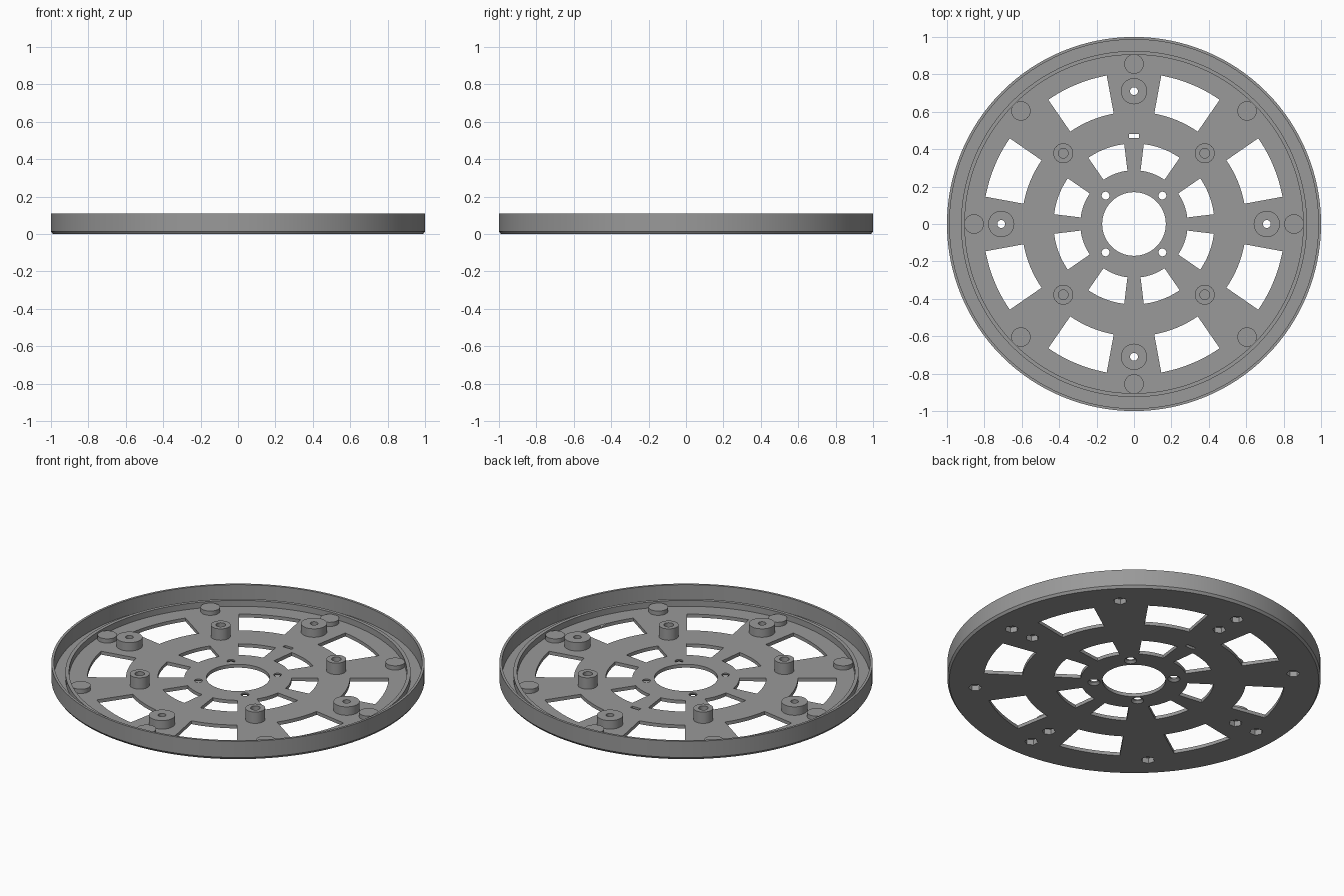
import bpy, bmesh
from math import sin, cos, pi, radians
from mathutils import Vector, Matrix

cube = bpy.data.objects.get("Cube")
if cube:
    bpy.data.objects.remove(cube, do_unlink=True)

grey = bpy.data.materials.new("mid_grey")
grey.use_nodes = True
grey.diffuse_color = (0.32, 0.32, 0.32, 1)
grey.node_tree.nodes["Principled BSDF"].inputs["Base Color"].default_value = (0.32, 0.32, 0.32, 1)

FLOOR = 0.02
AXES = [0, 90, 180, 270]
DIAGONALS = [45, 135, 225, 315]


def polar(r, deg):
    return Vector((r * cos(radians(deg)), r * sin(radians(deg))))


def circle(r, centre=(0, 0), n=32, turn=0):
    return [Vector(centre) + polar(r, turn + 360 * i / n) for i in range(n)]


def sector(r0, r1, a0, a1, n=12):
    angles = [a0 + (a1 - a0) * i / n for i in range(n + 1)]
    return [polar(r1, a) for a in angles] + [polar(r0, a) for a in reversed(angles)]


def prism(bm, low, z0, z1, high=None):
    """Solid between two matching outlines."""
    a = [bm.verts.new((*p, z0)) for p in low]
    b = [bm.verts.new((*p, z1)) for p in (high or low)]
    bm.faces.new(a[::-1])
    bm.faces.new(b)
    for i in range(len(a)):
        j = (i + 1) % len(a)
        bm.faces.new((a[i], a[j], b[j], b[i]))


def finish(bm, name):
    bmesh.ops.recalc_face_normals(bm, faces=bm.faces)
    mesh = bpy.data.meshes.new(name)
    bm.to_mesh(mesh)
    bm.free()
    mesh.materials.append(grey)
    obj = bpy.data.objects.new(name, mesh)
    bpy.context.collection.objects.link(obj)
    return obj


def discs(name, places, r, top):
    bm = bmesh.new()
    for p in places:
        prism(bm, circle(r, p), FLOOR, top)
    return finish(bm, name)


# Dish: floor, raised lip, thin outer wall and chamfered bottom edge
profile = [(0.17, 0), (0.99, 0), (1, 0.014), (1, 0.11), (0.986, 0.11), (0.986, FLOOR),
           (0.925, FLOOR), (0.925, 0.055), (0.905, 0.055), (0.905, FLOOR), (0.17, FLOOR)]
bm = bmesh.new()
ring = [bm.verts.new((r, 0, z)) for r, z in profile]
edges = [bm.edges.new((ring[i], ring[(i + 1) % len(ring)])) for i in range(len(ring))]
bmesh.ops.spin(bm, geom=ring + edges, cent=(0, 0, 0), axis=(0, 0, 1), angle=2 * pi, steps=128)
bmesh.ops.remove_doubles(bm, verts=bm.verts, dist=0.0005)
dish = finish(bm, "base_dish")

# Raised round parts on the floor
pad_angles = AXES + DIAGONALS
pad_spots = [polar(0.855, a) for a in pad_angles]
boss_spots = [polar(0.71, a) for a in AXES]
post_spots = [polar(0.535, a) for a in DIAGONALS]
screw_spots = [polar(0.215, a) for a in DIAGONALS]
pads = discs("edge_pads", pad_spots, 0.052, 0.045)
bosses = discs("spoke_bosses", boss_spots, 0.07, 0.07)
posts = discs("screw_posts", post_spots, 0.053, 0.087)

# Cutter for windows, slot, screw holes and boss holes
bm = bmesh.new()
for a in range(0, 360, 45):
    prism(bm, sector(0.6, 0.807, a + 10.4, a + 34.6), -0.1, 0.2)
for a in AXES:
    prism(bm, sector(0.287, 0.43, a + 7, a + 34.6), -0.1, 0.2)
    prism(bm, sector(0.287, 0.43, a + 55.4, a + 83), -0.1, 0.2)
for p in boss_spots + screw_spots:
    prism(bm, circle(0.021, p, 20), -0.1, 0.2)
slot = [Vector((x * 0.028, 0.47 + y * 0.01)) for x, y in ((-1, -1), (1, -1), (1, 1), (-1, 1))]
prism(bm, slot, -0.1, 0.2)
through = finish(bm, "through_cutter")

# Cutter for hexagonal nut pockets, countersinks and blind post holes
bm = bmesh.new()
for spots, angles in ((pad_spots, pad_angles), (boss_spots, AXES)):
    for p, a in zip(spots, angles):
        prism(bm, circle(0.036, p, 6, a), -0.05, 0.032)
for p in screw_spots:
    prism(bm, circle(0.044, p, 20), -0.01, 0.012, circle(0.021, p, 20))
for p in post_spots:
    prism(bm, circle(0.026, p, 20), FLOOR + 0.005, 0.2)
recess = finish(bm, "recess_cutter")

# Apply the cuts, then drop the cutters
parts = [dish, pads, bosses, posts]
for obj in parts:
    for cutter in (through, recess):
        mod = obj.modifiers.new(cutter.name, 'BOOLEAN')
        mod.operation = 'DIFFERENCE'
        mod.solver = 'EXACT'
        mod.object = cutter
graph = bpy.context.evaluated_depsgraph_get()
graph.update()
baked = [bpy.data.meshes.new_from_object(o.evaluated_get(graph)) for o in parts]
for obj, mesh in zip(parts, baked):
    obj.modifiers.clear()
    obj.data = mesh
for cutter in (through, recess):
    bpy.data.objects.remove(cutter, do_unlink=True)

# Smooth the round walls, keep edges sharp
bpy.ops.object.select_all(action='DESELECT')
for obj in parts:
    obj.select_set(True)
bpy.context.view_layer.objects.active = dish
bpy.ops.object.shade_smooth_by_angle(angle=radians(30))
